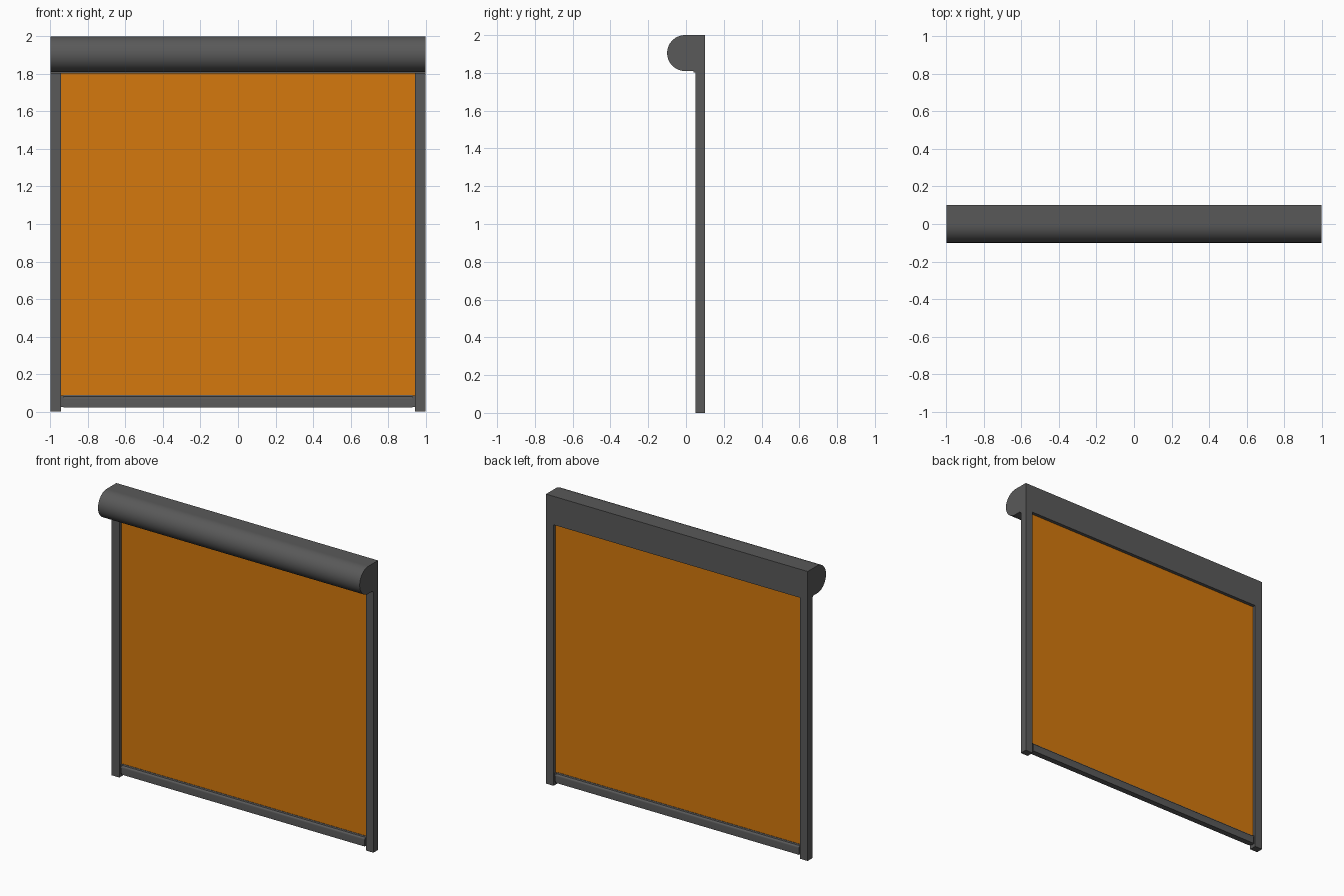
import bpy, bmesh, math

if "Cube" in bpy.data.objects:
    bpy.data.objects.remove(bpy.data.objects["Cube"])


def material(name, rgb):
    m = bpy.data.materials.new(name)
    m.diffuse_color = (*rgb, 1)
    m.use_nodes = True
    m.node_tree.nodes["Principled BSDF"].inputs["Base Color"].default_value = m.diffuse_color
    return m


grey = material("anthracite_grey", (0.1, 0.1, 0.1))
orange = material("orange_fabric", (0.66, 0.19, 0.004))


def extrude_x(name, profile, x0, x1, mat, smooth=False):
    """Closed (y, z) profile extruded along x."""
    bm = bmesh.new()
    face = bm.faces.new([bm.verts.new((x0, y, z)) for y, z in profile])
    ext = bmesh.ops.extrude_face_region(bm, geom=[face])
    verts = [v for v in ext["geom"] if isinstance(v, bmesh.types.BMVert)]
    bmesh.ops.translate(bm, verts=verts, vec=(x1 - x0, 0, 0))
    bmesh.ops.recalc_face_normals(bm, faces=bm.faces)
    me = bpy.data.meshes.new(name)
    bm.to_mesh(me)
    bm.free()
    me.materials.append(mat)
    ob = bpy.data.objects.new(name, me)
    bpy.context.collection.objects.link(ob)
    if smooth:
        bpy.ops.object.select_all(action='DESELECT')
        ob.select_set(True)
        bpy.context.view_layer.objects.active = ob
        bpy.ops.object.shade_smooth_by_angle(angle=math.radians(30))
    return ob


def rect(y0, y1, z0, z1):
    return [(y0, z0), (y1, z0), (y1, z1), (y0, z1)]


def arc(cy, cz, r, a0, a1, n):
    return [(cy + r * math.cos(math.radians(a0 + (a1 - a0) * i / n)),
             cz + r * math.sin(math.radians(a0 + (a1 - a0) * i / n))) for i in range(n + 1)]


# Cassette: half-round front, square back, lower lip behind
cassette = arc(-0.005, 1.905, 0.095, 90, 270, 32)
cassette += [(0.04, 1.81), (0.04, 1.803), (0.1, 1.803), (0.1, 2.0)]
extrude_x("cassette", cassette, -0.995, 0.995, grey, True)

# Cassette end plates
for side, x in (("left", -1.0), ("right", 0.995)):
    extrude_x(side + "_end_plate", cassette, x, x + 0.005, grey, True)

# Side guide rails
for side, x in (("left", -1.0), ("right", 0.942)):
    extrude_x(side + "_guide_rail", rect(0.05, 0.1, 0, 1.805), x, x + 0.058, grey)

# Fabric screen
extrude_x("fabric_screen", rect(0.073, 0.077, 0.08, 1.82), -0.95, 0.95, orange)

# Bottom bar: rounded top shoulders and a clamping neck around the fabric
bar = [(0.055, 0.022), (0.095, 0.022)]
bar += arc(0.083, 0.068, 0.012, 0, 90, 6)
bar += [(0.08, 0.088), (0.07, 0.088)]
bar += arc(0.067, 0.068, 0.012, 90, 180, 6)
extrude_x("bottom_bar", bar, -0.93, 0.93, grey, True)

# Bar end pieces that slide in the rails
for side, x in (("left", -0.945), ("right", 0.93)):
    extrude_x(side + "_bar_end", rect(0.062, 0.088, 0.025, 0.085), x, x + 0.015, grey)
